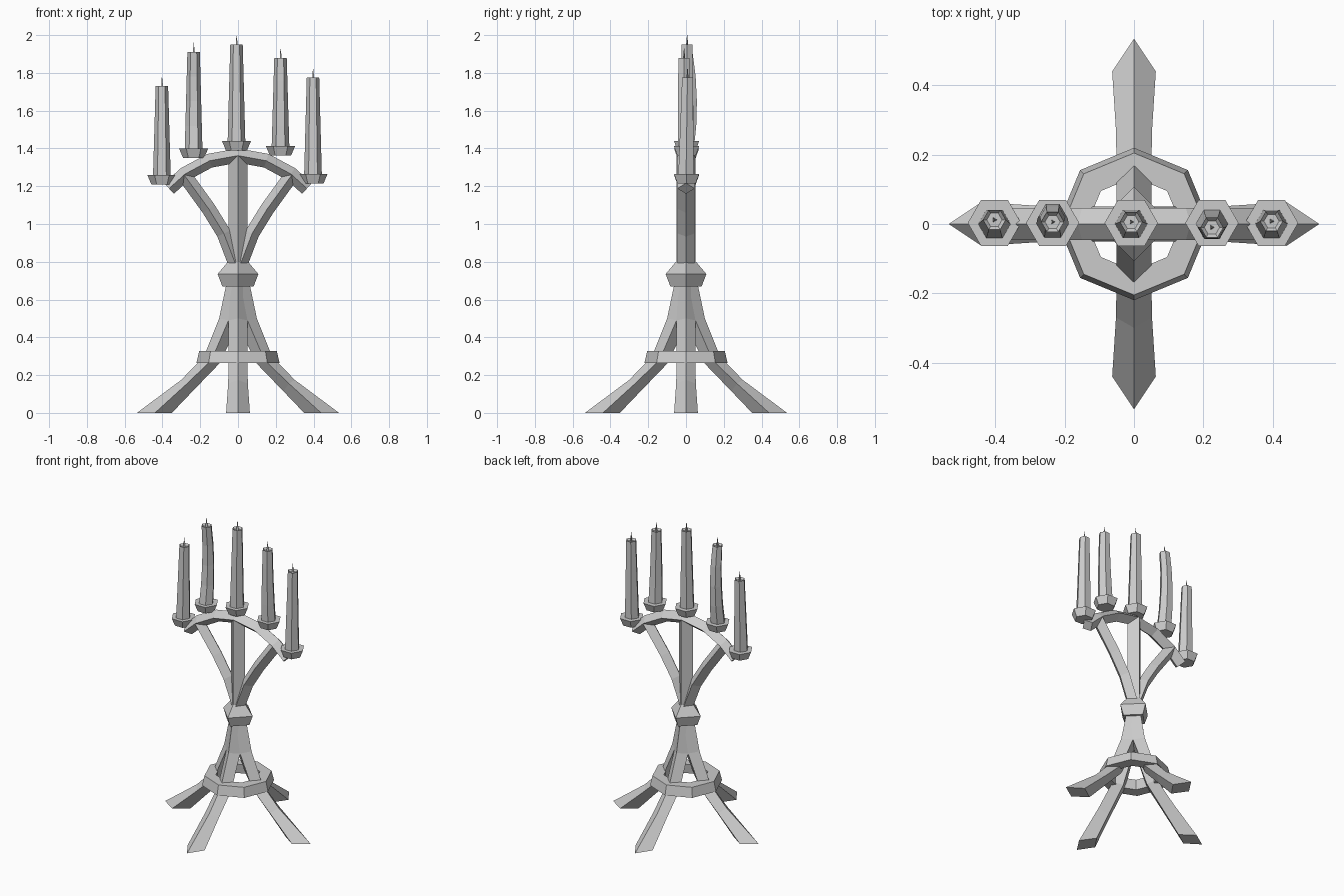
import bpy, bmesh
from math import cos, sin, pi
from mathutils import Vector, Matrix

cube = bpy.data.objects.get("Cube")
if cube:
    bpy.data.objects.remove(cube, do_unlink=True)

GREY = (0.6, 0.6, 0.6, 1)
mat = bpy.data.materials.new("plain grey")
mat.use_nodes = True
mat.diffuse_color = GREY
mat.node_tree.nodes["Principled BSDF"].inputs["Base Color"].default_value = GREY


def loft(name, sections, turn=0, closed=False):
    """Skin a list of equal point loops; cap the ends or join them up."""
    bm = bmesh.new()
    loops = [[bm.verts.new(p) for p in s] for s in sections]
    n = len(loops[0])
    pairs = list(zip(loops, loops[1:]))
    if closed:
        pairs.append((loops[-1], loops[0]))
    else:
        bm.faces.new(loops[0])
        bm.faces.new(loops[-1])
    for a, b in pairs:
        for i in range(n):
            j = (i + 1) % n
            bm.faces.new((a[i], a[j], b[j], b[i]))
    bmesh.ops.recalc_face_normals(bm, faces=bm.faces)
    bm.transform(Matrix.Rotation(turn, 4, 'Z'))
    mesh = bpy.data.meshes.new(name)
    bm.to_mesh(mesh)
    bm.free()
    mesh.materials.append(mat)
    obj = bpy.data.objects.new(name, mesh)
    bpy.context.collection.objects.link(obj)
    return obj


def polygon(sides, r, z, x=0, y=0):
    return [(x + r * cos(2 * pi * i / sides), y + r * sin(2 * pi * i / sides), z)
            for i in range(sides)]


def diamond_bar(name, path, half, width, turn=0):
    """Sweep a diamond section along a path in the xz plane."""
    pts = [Vector((x, 0, z)) for x, z in path]
    sections = []
    for i, p in enumerate(pts):
        t = (pts[min(i + 1, len(pts) - 1)] - pts[max(i - 1, 0)]).normalized()
        up = Vector((-t.z, 0, t.x)) * half
        side = Vector((0, width, 0))
        sections.append([p + up, p + side, p - up, p - side])
    return loft(name, sections, turn)


# Four splayed legs: outer ridge, side edge, inner ridge, half width
leg_levels = [
    ((.535, 0), (.44, 0), (.35, 0), .063),
    ((.30, .175), (.27, .155), (.24, .115), .052),
    ((.18, .30), (.14, .28), (.10, .26), .05),
    ((.10, .50), (.05, .49), (0, .46), .05),
    ((.06, .69), (0, .69), (-.05, .69), .05),
]
leg = [[(o[0], 0, o[1]), (m[0], w, m[1]), (i[0], 0, i[1]), (m[0], -w, m[1])]
       for o, m, i, w in leg_levels]
for k, side in enumerate(("left", "back", "right", "front")):
    loft(side + "_leg", leg, k * pi / 2)

# Octagonal brace around the legs
loft("leg_ring", [polygon(8, r, z) for r, z in
                  ((.22, .265), (.205, .328), (.135, .328), (.145, .265))], closed=True)

# Knot and centre post
loft("knot", [polygon(4, r, z) for r, z in ((.083, .67), (.108, .735), (.053, .80))])
loft("centre_post", [polygon(4, .05, z) for z in (.78, 1.36)])

# Curved arms and the arch on top
for k, side in enumerate(("left", "right")):
    diamond_bar(side + "_arm", [(.01, .78), (.075, .95), (.155, 1.08), (.285, 1.26)],
                .038, .045, k * pi)
half_arch = [(.15, 1.335), (.28, 1.265), (.365, 1.188)]
arch = [(-x, z) for x, z in reversed(half_arch)] + [(0, 1.362)] + half_arch
diamond_bar("arch", arch, .038, .046)

# Cups, candles and wicks: x, cup top, candle top, lean in y, bow in y
candles = [
    (-.403, 1.26, 1.73, .012, 0),
    (-.235, 1.40, 1.91, .006, .02),
    (-.008, 1.44, 1.95, .006, 0),
    (.225, 1.412, 1.88, -.01, -.004),
    (.397, 1.265, 1.775, .008, 0),
]
for k, (x, low, top, lean, bow) in enumerate(candles, 1):
    loft(f"cup_{k}", [polygon(6, .056, low - .05, x, .003),
                      polygon(6, .077, low, x, .003)])
    rings = []
    for t in (0, .25, .5, .75, 1):
        y = lean * t + bow * 4 * t * (1 - t)
        rings.append(polygon(6, .047 - .014 * t, low - .01 + (top - low + .01) * t, x, y))
    rings.append(polygon(6, .022, top - .012, x, lean))
    loft(f"candle_{k}", rings)
    loft(f"wick_{k}", [polygon(3, .008, top - .015, x, lean),
                       polygon(3, .001, top + .05, x, lean)])
